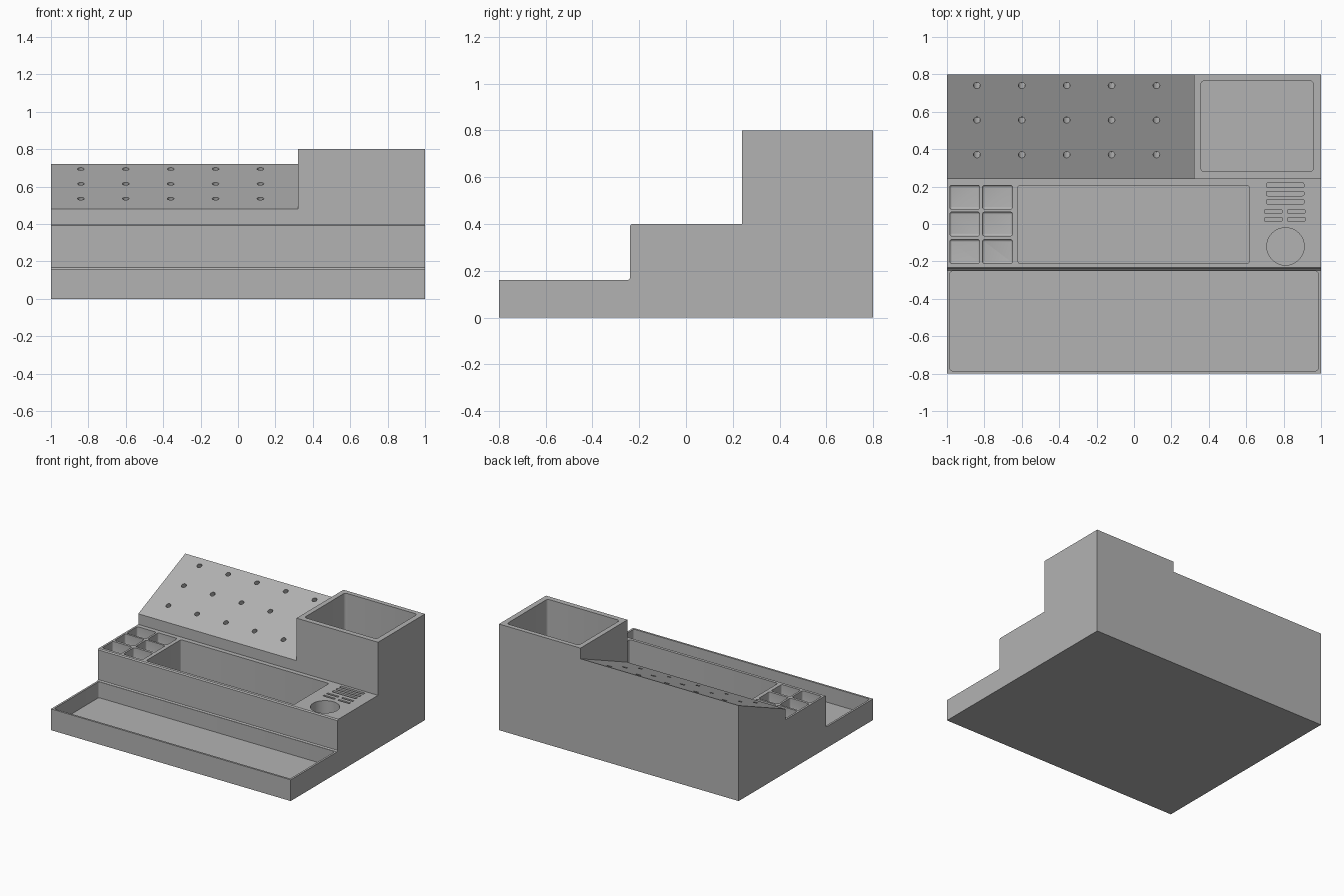
import bpy, bmesh, math
from mathutils import Matrix, Vector

if "Cube" in bpy.data.objects:
    bpy.data.objects.remove(bpy.data.objects["Cube"])

grey = bpy.data.materials.new("mid grey")
grey.diffuse_color = (0.45, 0.45, 0.45, 1)
grey.use_nodes = True
grey.node_tree.nodes["Principled BSDF"].inputs["Base Color"].default_value = grey.diffuse_color


def make_object(name, bm):
    bmesh.ops.recalc_face_normals(bm, faces=bm.faces)
    mesh = bpy.data.meshes.new(name)
    bm.to_mesh(mesh)
    bm.free()
    mesh.materials.append(grey)
    obj = bpy.data.objects.new(name, mesh)
    bpy.context.collection.objects.link(obj)
    return obj


def extrude(bm, points, offset):
    """Closed prism from an outline; returns the start face."""
    start = bm.faces.new([bm.verts.new(p) for p in points])
    out = bmesh.ops.extrude_face_region(bm, geom=[start], use_keep_orig=True)
    moved = [g for g in out["geom"] if isinstance(g, bmesh.types.BMVert)]
    bmesh.ops.translate(bm, verts=moved, vec=offset)
    return start


def side_prism(name, profile, x0, x1):
    bm = bmesh.new()
    extrude(bm, [(x0, y, z) for y, z in profile], (x1 - x0, 0, 0))
    return make_object(name, bm)


def rounded_pocket(bm, x0, x1, y0, y1, floor, top, r, fillet=0):
    """Rounded rectangle cutter, optionally with a rounded floor edge."""
    pts = []
    corners = [(x1 - r, y1 - r), (x0 + r, y1 - r), (x0 + r, y0 + r), (x1 - r, y0 + r)]
    for i, (cx, cy) in enumerate(corners):
        for k in range(5):
            a = math.pi / 2 * (i + k / 4)
            pts.append((cx + r * math.cos(a), cy + r * math.sin(a), floor))
    base = extrude(bm, pts, (0, 0, top - floor))
    if fillet:
        bmesh.ops.bevel(bm, geom=list(base.edges), offset=fillet, segments=4,
                        profile=0.5, affect='EDGES', clamp_overlap=True)


def cut(body, cutter):
    mod = body.modifiers.new("cut", 'BOOLEAN')
    mod.operation = 'DIFFERENCE'
    mod.solver = 'EXACT'
    mod.object = cutter
    bpy.context.view_layer.objects.active = body
    bpy.ops.object.modifier_apply(modifier=mod.name)
    bpy.data.objects.remove(cutter)


# Stepped body, with the tall back block sloped down beside the pen box
body = side_prism("organizer_body", [
    (-0.8, 0), (0.8, 0), (0.8, 0.8), (0.24, 0.8), (0.24, 0.4),
    (-0.232, 0.4), (-0.24, 0.392), (-0.24, 0.168), (-0.248, 0.16), (-0.8, 0.16)], -1, 1)
slope = 0.24 / 0.56
cut(body, side_prism("ramp_cutter", [
    (0.14, 0.48), (0.24, 0.48), (0.9, 0.48 + 0.66 * slope), (0.9, 0.9), (0.14, 0.9)], -1.1, 0.32))

bm = bmesh.new()
# Front tray, middle bin and tall pen box
rounded_pocket(bm, -0.985, 0.985, -0.785, -0.252, 0.04, 0.3, 0.015)
rounded_pocket(bm, -0.62, 0.615, -0.21, 0.205, 0.04, 0.5, 0.01)
rounded_pocket(bm, 0.357, 0.96, 0.28, 0.765, 0.04, 0.9, 0.02)

# Six small trays with rounded floors
for x in (-0.905, -0.73):
    for y in (0.143, 0, -0.147):
        rounded_pocket(bm, x - 0.08, x + 0.08, y - 0.064, y + 0.064, 0.32, 0.5, 0.012, 0.024)

# Long and short card slots
for y in (0.207, 0.163, 0.119):
    rounded_pocket(bm, 0.708, 0.908, y - 0.012, y + 0.012, 0.2, 0.5, 0.006)
for y in (0.067, 0.025):
    for x in (0.745, 0.868):
        rounded_pocket(bm, x - 0.048, x + 0.048, y - 0.008, y + 0.008, 0.2, 0.5, 0.003)

# Round cup hole
bmesh.ops.create_cone(bm, cap_ends=True, segments=64, radius1=0.1, radius2=0.1, depth=0.5,
                      matrix=Matrix.Translation((0.81, -0.12, 0.29)))

# Bit holes square to the ramp
tilt = Matrix.Rotation(math.atan(slope), 4, 'X')
for i in range(5):
    for y in (0.37, 0.555, 0.74):
        spot = Vector((-0.84 + 0.24 * i, y, 0.48 + (y - 0.24) * slope))
        bmesh.ops.create_cone(bm, cap_ends=True, segments=24, radius1=0.018, radius2=0.018,
                              depth=0.16, matrix=Matrix.Translation(spot) @ tilt)
cut(body, make_object("pocket_cutter", bm))

# Smooth rounded walls, sharp edges elsewhere
bpy.ops.object.select_all(action='DESELECT')
body.select_set(True)
bpy.context.view_layer.objects.active = body
bpy.ops.object.shade_smooth_by_angle(angle=math.radians(30))
